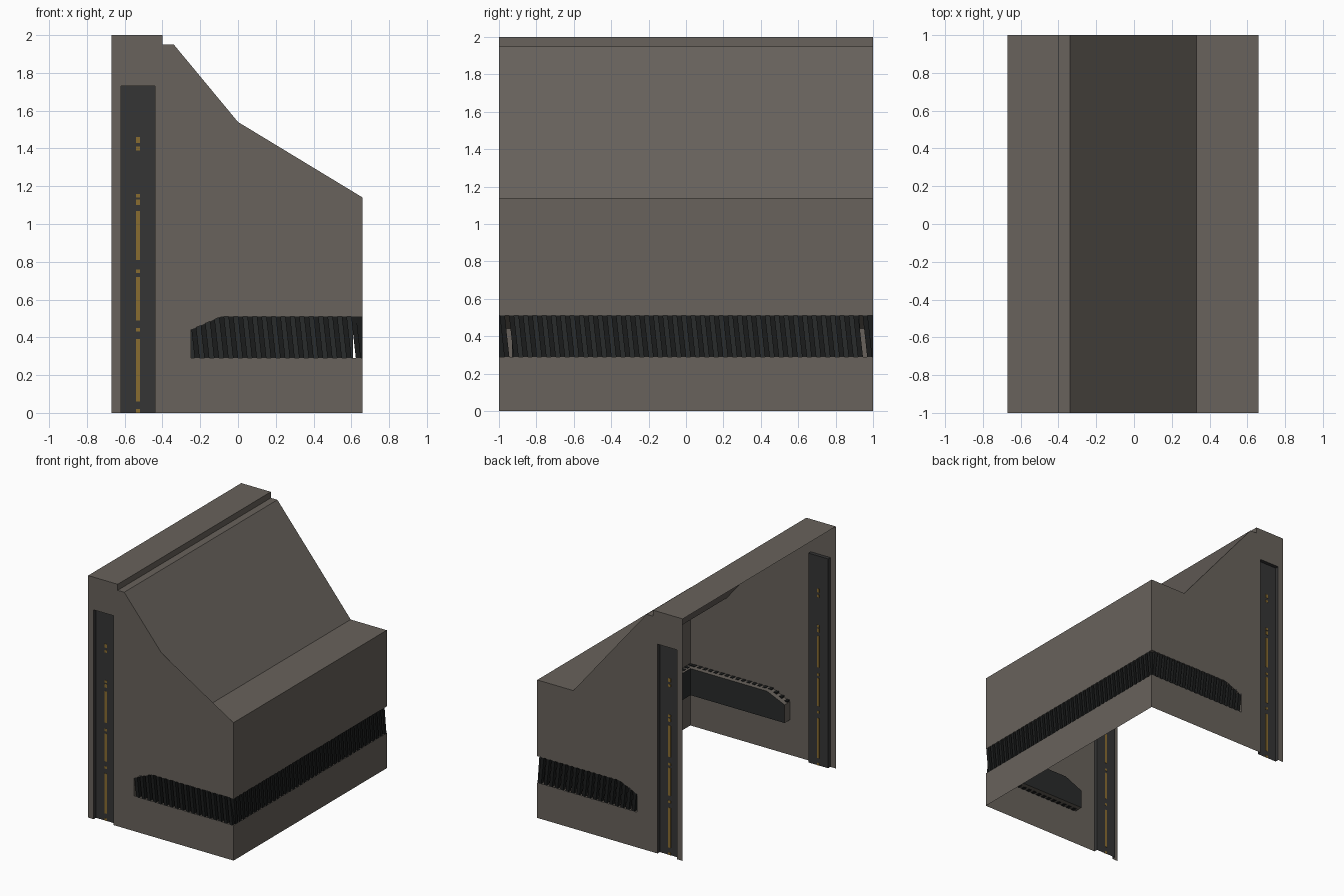
import bpy, bmesh
from mathutils import Vector

if "Cube" in bpy.data.objects:
    bpy.data.objects.remove(bpy.data.objects["Cube"])


def material(name, rgb):
    m = bpy.data.materials.new(name)
    m.diffuse_color = (*rgb, 1)
    m.use_nodes = True
    m.node_tree.nodes["Principled BSDF"].inputs["Base Color"].default_value = m.diffuse_color
    return m


WALL = material("warm grey wall", (0.138, 0.122, 0.106))
STRIP = material("charcoal channel", (0.036, 0.036, 0.036))
PANEL = material("dark grey backing", (0.022, 0.024, 0.024))
BAR = material("black bars", (0.011, 0.012, 0.012))
GOLD = material("dull gold", (0.25, 0.15, 0.03))


def build(name, faces, mat):
    """Mesh object from a list of point loops."""
    bm = bmesh.new()
    for loop in faces:
        bm.faces.new([bm.verts.new(p) for p in loop])
    bmesh.ops.remove_doubles(bm, verts=bm.verts, dist=1e-5)
    me = bpy.data.meshes.new(name)
    bm.to_mesh(me)
    bm.free()
    me.materials.append(mat)
    ob = bpy.data.objects.new(name, me)
    bpy.context.collection.objects.link(ob)
    return ob


def at_y(profile, y):
    """Place an x,z outline on a plane of constant y, facing outward."""
    pts = [(x, y, z) for x, z in profile]
    return pts if y > 0 else pts[::-1]


def sweep(profile, y0, y1):
    """Quads joining an open x,z profile at y0 to the same at y1."""
    return [[(a[0], y0, a[1]), (a[0], y1, a[1]), (b[0], y1, b[1]), (b[0], y0, b[1])]
            for a, b in zip(profile, profile[1:])]


def box(c, ux, uy, uz):
    """Six faces of a box given centre and half axes (may be sheared)."""
    c, ux, uy, uz = map(Vector, (c, ux, uy, uz))
    def q(n, a, b):
        return [c + n - a - b, c + n + a - b, c + n + a + b, c + n - a + b]
    return [q(uz, ux, uy), q(-uz, uy, ux), q(ux, uy, uz),
            q(-ux, uz, uy), q(uy, uz, ux), q(-uy, ux, uz)]


XL, XR, XE = -0.67, 0.66, -0.25     # open side, right wall, vent end
VB, VT = 0.29, 0.51                 # vent bottom and top
XI, YI = 0.61, 0.93                 # back of the vent recess

# Side walls: notched for the wrap-around vent and the upright channel
top_edge = [(XL, 0), (XL, 2), (-0.40, 2), (-0.40, 1.95), (-0.34, 1.95), (0, 1.54)]
notches = [(XR, 1.14), (XR, VT), (-0.09, VT), (XE, 0.44), (XE, VB), (XR, VB), (XR, 0),
           (-0.44, 0), (-0.44, 1.73), (-0.62, 1.73), (-0.62, 0)]
build("front_side_wall", [at_y(top_edge + notches, -1)], WALL)
build("back_side_wall", [at_y(top_edge + [(0.33, 1.14)] + notches, 1)], WALL)

# Roof and right wall
build("roof_and_upper_wall", sweep([(XL, 2), (-0.40, 2), (-0.40, 1.95), (-0.34, 1.95),
                                    (0.33, 1.14), (XR, 1.14), (XR, VT)], -1, 1), WALL)
build("lower_wall", sweep([(XR, VB), (XR, 0)], -1, 1), WALL)

# Vent recess: ledges, end caps and dark backing
rim, backing = [], []
for s in (-1, 1):
    rim += sweep([(XR, VB), (XE, VB), (XE, 0.44), (-0.09, VT), (XR, VT)], s, s * YI)
    backing.append(at_y([(XE, VB), (XE, 0.44), (-0.09, VT), (XI, VT), (XI, VB)], s * YI))
for z in (VB, VT):
    rim += sweep([(XI, z), (XR, z)], -YI, YI)
backing += sweep([(XI, VT), (XI, VB)], -YI, YI)
build("vent_ledges", rim, WALL)
build("vent_backing", backing, PANEL)


# Leaning vent bars along the three walls
def bars(name, start, along, inward, length, count):
    faces = []
    start, along, inward = Vector(start), Vector(along), Vector(inward)
    for i in range(count):
        p = start + along * (length * (i + 0.5) / count) + inward * 0.016
        top = min(VT, 0.44 + (p.x - XE) * 0.4375) + 0.004
        h = (top - VB + 0.004) / 2
        p.z = VB - 0.004 + h
        lean = Vector((0, 0, h)) - along * (0.11 * h)
        faces += box(p, along * 0.0135, inward * 0.016, lean)
    build(name, faces, BAR)


bars("front_vent_bars", (XE, -1, 0), (1, 0, 0), (0, 1, 0), 0.90, 18)
bars("right_vent_bars", (XR, -0.995, 0), (0, 1, 0), (-1, 0, 0), 1.99, 40)
bars("back_vent_bars", (XE, 1, 0), (1, 0, 0), (0, -1, 0), 0.90, 18)

# Upright channels with broken gold lines
dashes = [(0, 0.02), (0.06, 0.39), (0.43, 0.45), (0.49, 0.72), (0.74, 0.76),
          (0.81, 1.07), (1.10, 1.13), (1.14, 1.16), (1.39, 1.41), (1.43, 1.46)]
for side, s in (("front", -1), ("back", 1)):
    y = s * 0.97
    outline = [(-0.62, 0), (-0.62, 1.73), (-0.44, 1.73), (-0.44, 0)]
    build(side + "_channel", sweep(outline, s, y) + [at_y(outline, y)], STRIP)
    gold = []
    for a, b in dashes:
        gold += box((-0.529, y, (a + b) / 2), (0.011, 0, 0), (0, 0.002, 0), (0, 0, (b - a) / 2))
    build(side + "_gold_line", gold, GOLD)

# Consistent outward normals on the closed boxes
for ob in bpy.data.objects:
    if "bars" in ob.name or "gold" in ob.name:
        bm = bmesh.new()
        bm.from_mesh(ob.data)
        bmesh.ops.recalc_face_normals(bm, faces=bm.faces)
        bm.to_mesh(ob.data)
        bm.free()
